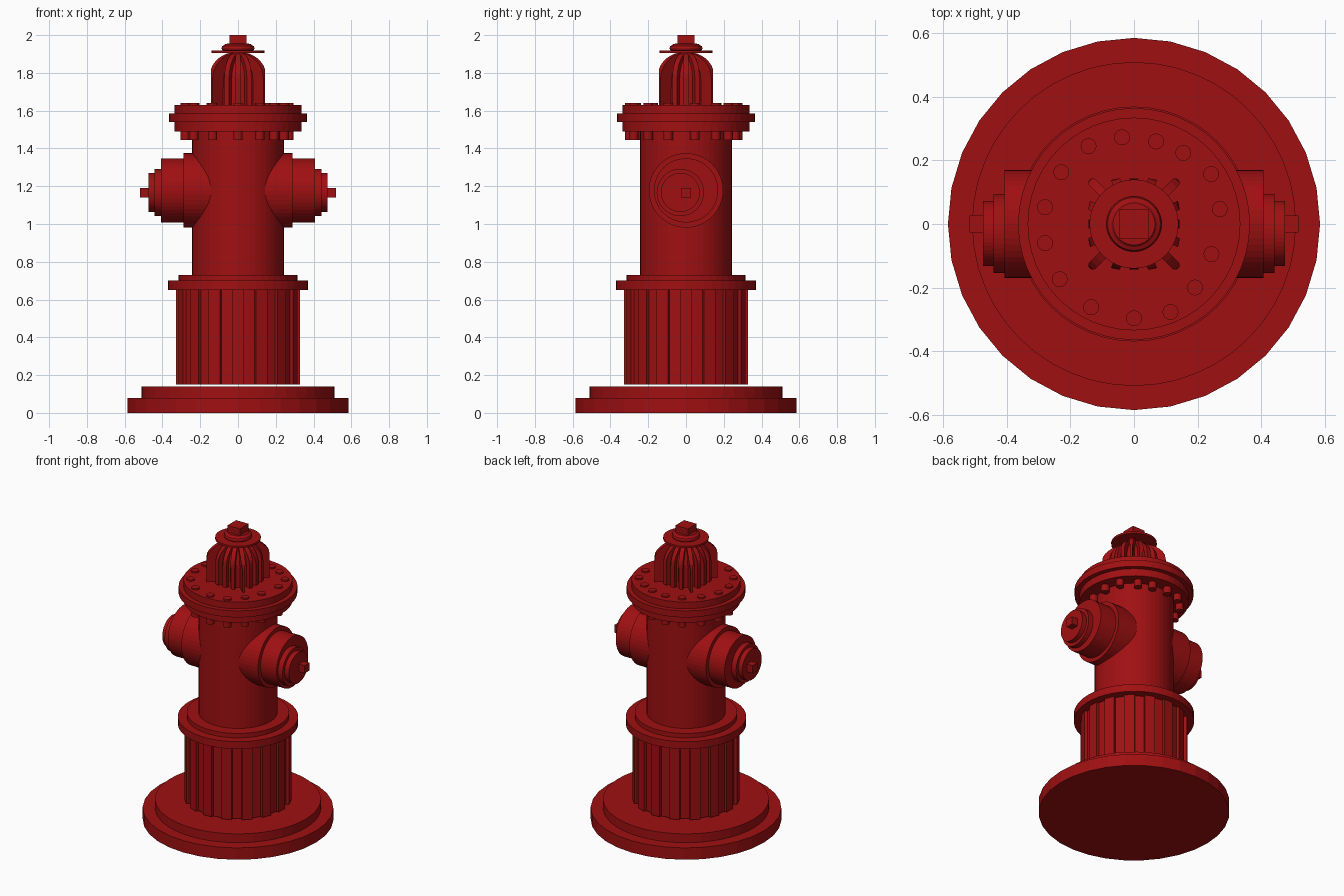
import bpy, bmesh, math
from mathutils import Matrix, Vector

if "Cube" in bpy.data.objects:
    bpy.data.objects.remove(bpy.data.objects["Cube"])

red = bpy.data.materials.new("hydrant red")
red.diffuse_color = (0.35, 0.005, 0.006, 1)
red.use_nodes = True
red.node_tree.nodes["Principled BSDF"].inputs["Base Color"].default_value = red.diffuse_color


def finish(name, bm):
    bmesh.ops.recalc_face_normals(bm, faces=bm.faces)
    me = bpy.data.meshes.new(name)
    bm.to_mesh(me)
    bm.free()
    me.materials.append(red)
    ob = bpy.data.objects.new(name, me)
    bpy.context.collection.objects.link(ob)
    return ob


def add_disc(bm, r, lo, hi, sides=48, at=(0, 0), axis='Z'):
    """Closed cylinder from lo to hi along the axis."""
    m = Matrix.Translation((at[0], at[1], (lo + hi) / 2))
    if axis == 'X':
        m = Matrix.Translation(((lo + hi) / 2, at[0], at[1])) @ Matrix.Rotation(math.pi / 2, 4, 'Y')
    bmesh.ops.create_cone(bm, cap_ends=True, segments=sides, radius1=r, radius2=r,
                          depth=hi - lo, matrix=m)


def disc(name, *args, **kw):
    bm = bmesh.new()
    add_disc(bm, *args, **kw)
    return finish(name, bm)


def box(bm, size, at):
    bmesh.ops.create_cube(bm, size=1, matrix=Matrix.Translation(at) @ Matrix.Diagonal((*size, 1)))


def lathe(bm, profile, steps=48):
    vs = [bm.verts.new((r, 0, z)) for r, z in profile]
    es = [bm.edges.new(p) for p in zip(vs, vs[1:])]
    bmesh.ops.spin(bm, geom=vs + es, cent=(0, 0, 0), axis=(0, 0, 1),
                   angle=math.tau, steps=steps, use_merge=True)
    bmesh.ops.remove_doubles(bm, verts=bm.verts, dist=1e-5)


# stacked round parts
disc("base_plate", 0.586, 0, 0.08, sides=32)
disc("base_step", 0.51, 0.08, 0.14)
disc("barrel_flange", 0.37, 0.65, 0.70)
disc("barrel_flange_step", 0.315, 0.70, 0.73)
disc("body", 0.243, 0.70, 1.52)
disc("cap_flange_lower", 0.335, 1.49, 1.54)
disc("cap_flange_middle", 0.365, 1.54, 1.585)
disc("cap_flange_upper", 0.335, 1.585, 1.63)

# fluted lower barrel
bm = bmesh.new()
ring = []
RIBS = 16
for i in range(RIBS):
    for k, r in ((-0.27, 0.312), (-0.25, 0.33), (0.25, 0.33), (0.27, 0.312)):
        a = math.tau * (i + k) / RIBS
        ring.append(bm.verts.new((r * math.cos(a), r * math.sin(a), 0.15)))
face = bm.faces.new(ring)
ext = bmesh.ops.extrude_face_region(bm, geom=[face], use_keep_orig=True)
bmesh.ops.translate(bm, vec=(0, 0, 0.5),
                    verts=[g for g in ext["geom"] if isinstance(g, bmesh.types.BMVert)])
finish("fluted_barrel", bm)

# unevenly spaced flange bolts
bolts = [(-0.038, 0.273), (0.07, 0.26), (0.155, 0.224), (0.243, 0.157), (0.27, 0.047),
         (0.244, -0.095), (0.192, -0.2), (0.115, -0.277), (0, -0.297), (-0.135, -0.262),
         (-0.234, -0.174), (-0.28, -0.06), (-0.28, 0.053), (-0.229, 0.163), (-0.143, 0.245)]
bm = bmesh.new()
for p in bolts:
    add_disc(bm, 0.025, 1.445, 1.64, sides=16, at=p)
finish("flange_bolts", bm)

# ribbed dome: round core with fins that end on a square outline
H = 0.144
arc = [(math.cos(a), 1.77 + 0.14 * math.sin(a))
       for a in (math.radians(d) for d in range(0, 91, 10))]
bm = bmesh.new()
lathe(bm, [(0.122, 1.62)] + [(0.122 * c, z - 0.012) for c, z in arc])
finish("dome_core", bm)

bm = bmesh.new()
for i in range(16):
    a = math.tau * i / 16
    d = Vector((math.cos(a), math.sin(a), 0))
    side = Vector((-d.y, d.x, 0)) * 0.014
    reach = H / max(abs(d.x), abs(d.y))
    outline = [(0, 1.62), (reach, 1.62)] + [(reach * c, z) for c, z in arc]
    sheets = []
    for s in (-1, 1):
        vs = []
        for t, z in outline:
            p = d * t + side * s
            vs.append(bm.verts.new((max(-H, min(H, p.x)), max(-H, min(H, p.y)), z)))
        sheets.append(vs)
    lo, hi = sheets
    bm.faces.new(lo)
    bm.faces.new(hi[::-1])
    for j in range(len(lo)):
        k = (j + 1) % len(lo)
        bm.faces.new((lo[j], hi[j], hi[k], lo[k]))
finish("dome_fins", bm)

# dome top: thin disc, rounded ring, square operating nut
disc("top_disc", 0.14, 1.905, 1.918)
bm = bmesh.new()
lathe(bm, [(0, 1.915), (0.075, 1.915), (0.085, 1.922), (0.087, 1.932), (0.083, 1.942),
           (0.072, 1.947), (0.066, 1.954), (0, 1.956)])
finish("top_ring", bm)
bm = bmesh.new()
box(bm, (0.092, 0.092, 0.06), (0, 0, 1.97))
finish("operating_nut", bm)

# side outlets, mirrored across x
bm = bmesh.new()
add_disc(bm, 0.197, 0.05, 0.288, at=(0, 1.178), axis='X')
add_disc(bm, 0.17, 0.25, 0.408, at=(0, 1.178), axis='X')
add_disc(bm, 0.125, 0.40, 0.443, at=(-0.03, 1.167), axis='X')
add_disc(bm, 0.103, 0.43, 0.475, at=(-0.03, 1.167), axis='X')
box(bm, (0.07, 0.052, 0.052), (0.483, 0, 1.165))
outlet = finish("side_outlets", bm)
outlet.modifiers.new("mirror", 'MIRROR').use_mirror_merge = False
